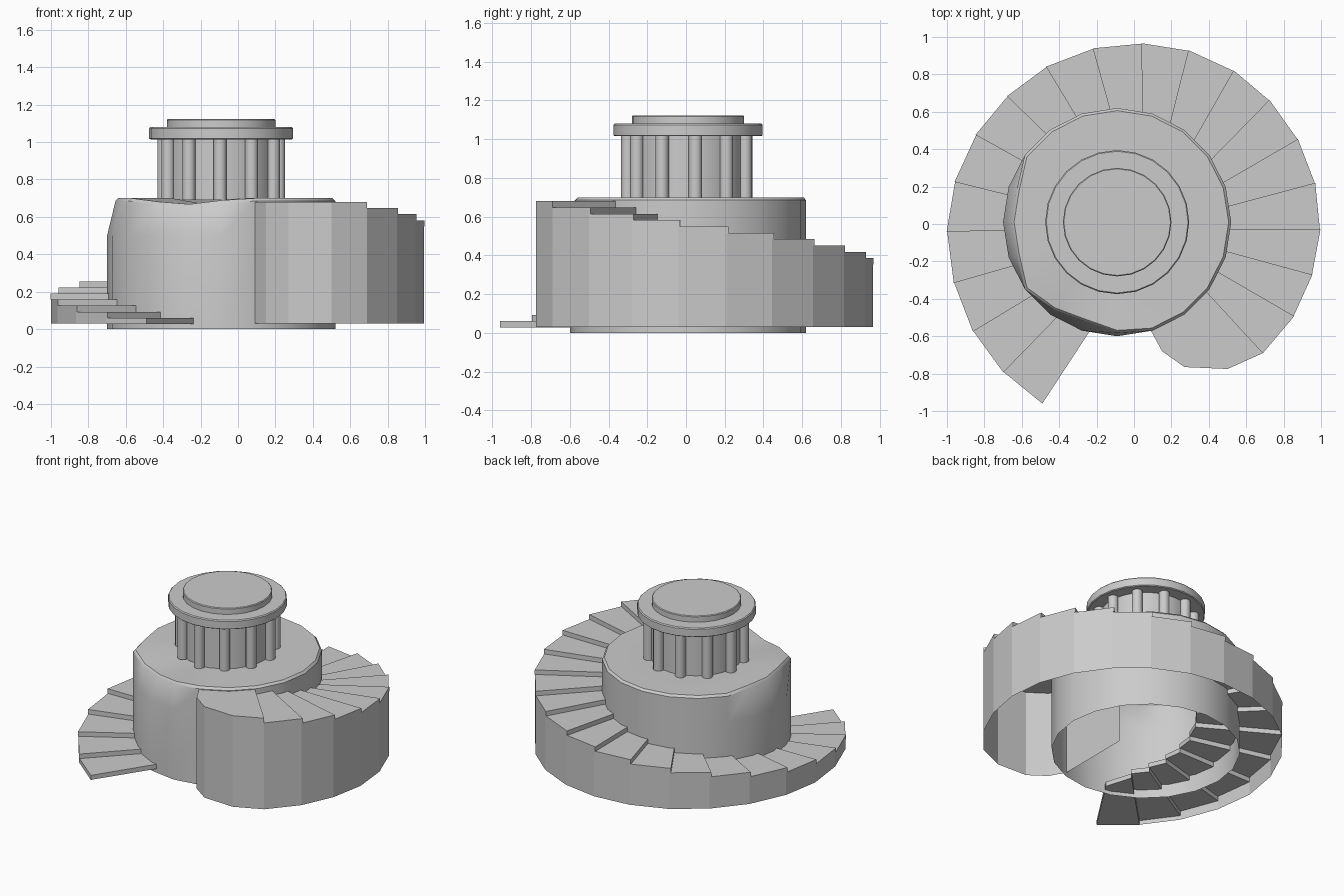
import bpy, bmesh
from math import cos, sin, radians, pi
from mathutils import Vector

if "Cube" in bpy.data.objects:
    bpy.data.objects.remove(bpy.data.objects["Cube"])

CX, CY = -0.09, 0.01          # tower axis
HUB = Vector((0.05, -0.025))  # point the stair edges aim at


def finish(name, bm, smooth=False, fix=True):
    if fix:
        bmesh.ops.recalc_face_normals(bm, faces=bm.faces)
    me = bpy.data.meshes.new(name)
    bm.to_mesh(me)
    bm.free()
    ob = bpy.data.objects.new(name, me)
    bpy.context.collection.objects.link(ob)
    if smooth:
        bpy.ops.object.select_all(action='DESELECT')
        ob.select_set(True)
        bpy.context.view_layer.objects.active = ob
        bpy.ops.object.shade_smooth_by_angle(angle=radians(35))
    return ob


def prism(bm, pts, z0, z1):
    lo = [bm.verts.new((p[0], p[1], z0)) for p in pts]
    hi = [bm.verts.new((p[0], p[1], z1)) for p in pts]
    n = len(pts)
    for i in range(n):
        j = (i + 1) % n
        bm.faces.new((lo[i], lo[j], hi[j], hi[i]))
    bm.faces.new(hi)
    bm.faces.new(lo[::-1])


def wall(bm, a, b, z0, z1):
    bm.faces.new([bm.verts.new((p[0], p[1], z)) for p, z in
                  ((b, z0), (a, z0), (a, z1), (b, z1))])


def lathe(bm, profile, sides, bottom=True, warp=None, start=-90):
    rings = []
    for r, z in profile:
        ring = []
        for i in range(sides):
            a = start + 360 * i / sides
            rr, zz = warp(a % 360, r, z) if warp else (r, z)
            ring.append(bm.verts.new((CX + rr * cos(radians(a)), CY + rr * sin(radians(a)), zz)))
        rings.append(ring)
    for r0, r1 in zip(rings, rings[1:]):
        for i in range(sides):
            j = (i + 1) % sides
            bm.faces.new((r0[i], r0[j], r1[j], r1[i]))
    if bottom:
        bm.faces.new(rings[0][::-1])
    bm.faces.new(rings[-1])


# worn front-left rim of the drum
def worn(a, r, z):
    if z > 0.6:
        top = min(1, (z - 0.6) / 0.08)
        if 145 < a < 205:
            r -= 0.045 * top
        elif 225 < a < 275:
            k = {234: 0.6, 252: 1.0, 270: 0.35}.get(round(a), 0)
            r -= 0.05 * k * top
            z -= 0.032 * k
    return r, z


# drum, open underneath
bm = bmesh.new()
lathe(bm, [(0.61, 0), (0.61, 0.5), (0.61, 0.685), (0.596, 0.70), (0.33, 0.70)], 20, False, worn)
finish("drum", bm, True)

# upper core with ring of columns
bm = bmesh.new()
lathe(bm, [(0.295, 0.69), (0.295, 1.03)], 32)
finish("upper_core", bm, True)
bm = bmesh.new()
for k in range(11):
    a = radians(-91 + 360 * k / 11)
    x, y = CX + 0.31 * cos(a), CY + 0.31 * sin(a)
    prism(bm, [(x + 0.035 * cos(t * pi / 6), y + 0.035 * sin(t * pi / 6))
               for t in range(12)], 0.69, 1.02)
finish("columns", bm, True)

# stepped round roof
bm = bmesh.new()
lathe(bm, [(0.379, 1.015), (0.385, 1.02), (0.385, 1.073), (0.379, 1.08)], 24)
finish("roof_slab", bm, True)
bm = bmesh.new()
lathe(bm, [(0.29, 1.075), (0.29, 1.118), (0.285, 1.123)], 24)
finish("roof_cap", bm, True)

# outer corners of the spiral stair, from lowest to highest
outer = [(-.49, -.96), (-.705, -.785), (-.865, -.565), (-.965, -.305), (-1, -.03),
         (-.955, .235), (-.84, .485), (-.67, .69), (-.46, .845), (-.21, .94),
         (.05, .965), (.30, .925), (.54, .815), (.73, .655), (.88, .445),
         (.97, .21), (.995, -.04), (.95, -.28), (.85, -.5), (.69, -.69)]
outer = [Vector(p) for p in outer]
inner = [HUB + (p - HUB).normalized() * 0.46 for p in outer]
inner[0] = Vector((-0.215, -0.54))
RISE = 0.0326
treads, walls = bmesh.new(), bmesh.new()
for k in range(19):
    top = 0.06 + RISE * k
    lip = 0.04 if k else 0
    a = outer[k] + (outer[k] - outer[k + 1]) * lip
    b = inner[k] + (inner[k] - inner[k + 1]) * lip
    prism(treads, [a, b, inner[k + 1], outer[k + 1]], top - RISE, top)
    if k:
        wall(walls, outer[k], outer[k + 1], 0.03, top - RISE + 0.002)
finish("stair_treads", treads)

# rounded landing at the top of the stair
landing = [(.69, -.69), (.50, -.775), (.27, -.765), (.15, -.68), (.09, -.57), (.09, -.04)]
bm = bmesh.new()
prism(bm, landing, 0.68 - RISE, 0.68)
finish("landing", bm)
for a, b in zip(landing, landing[1:]):
    wall(walls, a, b, 0.03, 0.65)
finish("stair_outer_wall", walls, fix=False)
